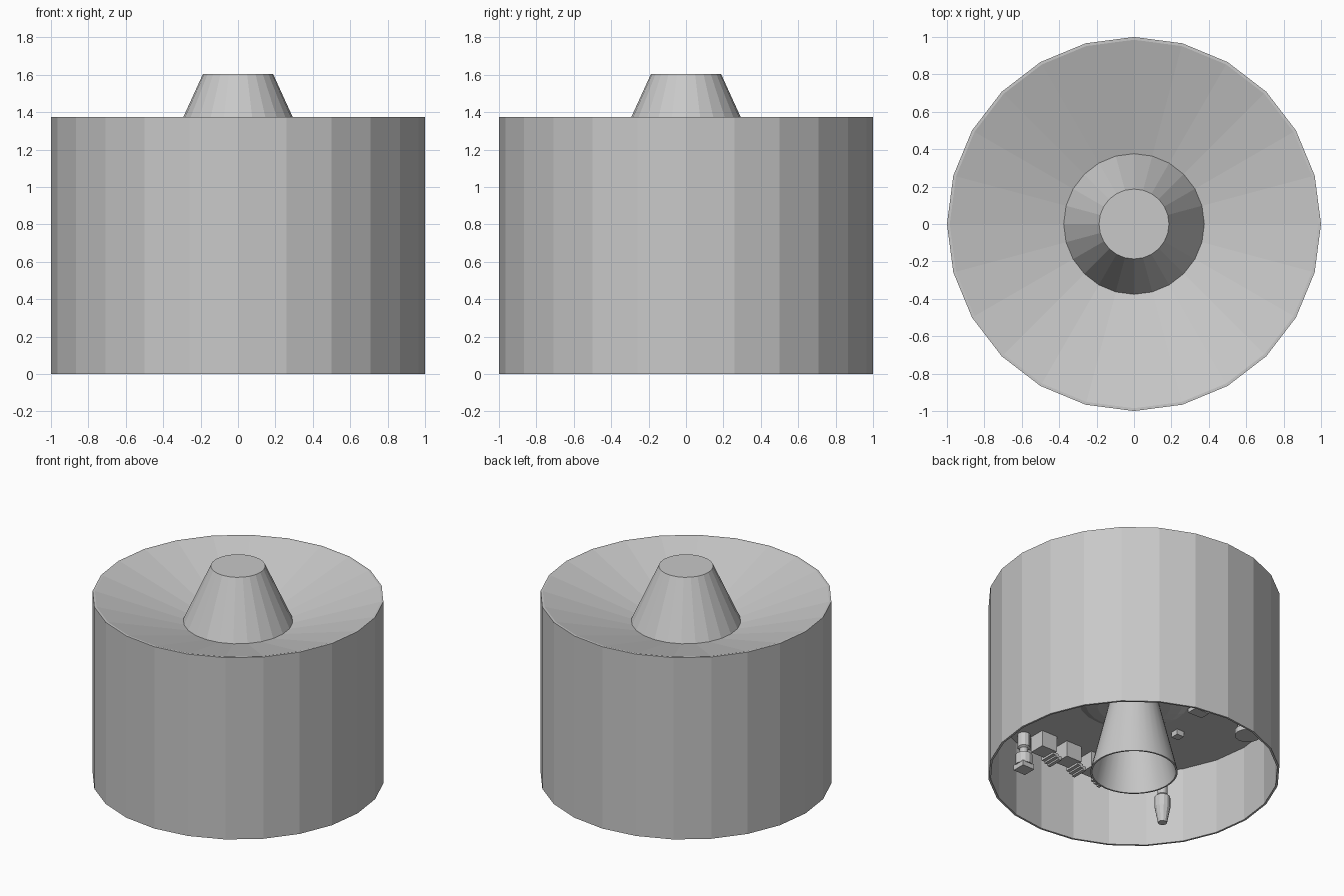
import bpy, bmesh, math

if "Cube" in bpy.data.objects:
    bpy.data.objects.remove(bpy.data.objects["Cube"])

grey = bpy.data.materials.new("light_grey")
grey.diffuse_color = (0.58, 0.58, 0.58, 1)
grey.use_nodes = True
grey.node_tree.nodes["Principled BSDF"].inputs["Base Color"].default_value = grey.diffuse_color


def finish(name, bm, loc=(0, 0, 0)):
    mesh = bpy.data.meshes.new(name)
    bmesh.ops.recalc_face_normals(bm, faces=bm.faces)
    bm.to_mesh(mesh)
    bm.free()
    mesh.materials.append(grey)
    ob = bpy.data.objects.new(name, mesh)
    ob.location = loc
    bpy.context.collection.objects.link(ob)
    return ob


def lathe(name, profile, sides=24, loc=(0, 0, 0), closed=False):
    """Turn (radius, z) points around z; radius 0 makes a pole."""
    bm = bmesh.new()
    rings = []
    for r, z in profile:
        if r == 0:
            rings.append([bm.verts.new((0, 0, z))] * sides)
        else:
            rings.append([bm.verts.new((r * math.cos(2 * math.pi * i / sides),
                                        r * math.sin(2 * math.pi * i / sides), z))
                          for i in range(sides)])
    pairs = list(zip(rings, rings[1:]))
    if closed:
        pairs.append((rings[-1], rings[0]))
    for a, b in pairs:
        for i in range(sides):
            j = (i + 1) % sides
            bm.faces.new(list(dict.fromkeys((a[i], a[j], b[j], b[i]))))
    return finish(name, bm, loc)


def box(name, centre, size):
    bm = bmesh.new()
    bmesh.ops.create_cube(bm, size=1)
    bmesh.ops.scale(bm, vec=size, verts=bm.verts)
    return finish(name, bm, centre)


DECK = 0.57

# Outer shell: rim, dished top, central cone; inside wall and bulkhead
lathe("stage_shell", [(0, DECK), (0.985, DECK), (0.985, 0), (1, 0), (1, 1.375),
                      (0.985, 1.375), (0.376, 1.19), (0.187, 1.605), (0, 1.605)])

# Engine: shallow dome on the bulkhead and open, thin-walled bell
lathe("engine_dome", [(0.38, DECK), (0.33, 0.545), (0.25, 0.53), (0, 0.52)])
bell = lathe("engine_bell", [(0.30, 0.01), (0.165, DECK), (0.15, DECK), (0.288, 0.01)],
             32, closed=True)
for p in bell.data.polygons:
    p.use_smooth = abs(p.normal.z) < 0.7

# Thruster pods hanging from the bulkhead
lathe("left_thruster", [(0.045, DECK), (0.045, 0.47), (0.03, 0.46), (0.03, 0.42),
                        (0.06, 0.41), (0.06, 0.33), (0, 0.33)], 12, (0.28, -0.84, 0))
box("left_thruster_foot", (0.28, -0.84, 0.315), (0.10, 0.10, 0.04))
lathe("right_canister", [(0.07, DECK), (0.07, 0.53), (0.09, 0.52), (0.09, 0.48),
                         (0, 0.48)], 12, (-0.80, 0.26, 0))
lathe("rear_bottle", [(0.035, DECK), (0.035, 0.27), (0.055, 0.25), (0.055, 0.17),
                      (0.032, 0.05), (0, 0.05)], 12, (-0.64, -0.46, 0))

# Row of equipment boxes with stepped ribs underneath
for k in range(3):
    x = 0.16 - 0.22 * k
    box(f"equipment_box_{k + 1}", (x, -0.77, 0.51), (0.13, 0.12, 0.12))
    for s in range(3):
        box(f"equipment_rib_{k + 1}_{s + 1}", (x - 0.06 - 0.025 * s, -0.79, 0.45 - 0.012 * s),
            (0.025, 0.12, 0.03))

# Small plates on the bulkhead
box("bulkhead_plate", (-0.41, 0.20, 0.555), (0.12, 0.08, 0.03))
box("bulkhead_bracket", (-0.50, -0.13, 0.55), (0.06, 0.06, 0.04))
